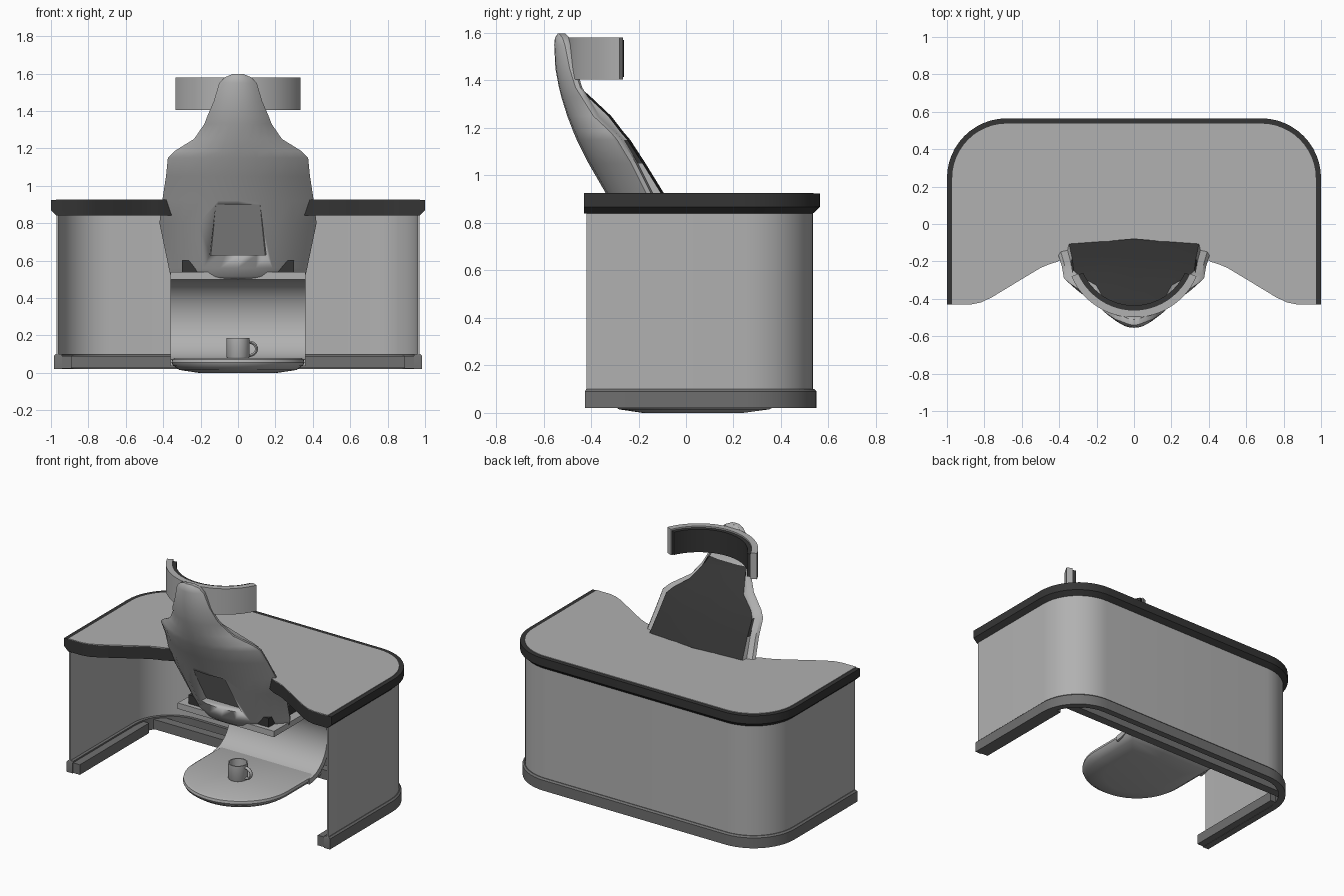
import bpy, bmesh, math
from math import sin, cos, pi

if "Cube" in bpy.data.objects:
    bpy.data.objects.remove(bpy.data.objects["Cube"])


def mat(name, r, g, b):
    m = bpy.data.materials.new(name)
    m.diffuse_color = (r, g, b, 1)
    m.use_nodes = True
    m.node_tree.nodes["Principled BSDF"].inputs["Base Color"].default_value = m.diffuse_color
    return m


LIGHT = mat("light grey", 0.44, 0.44, 0.44)
DARK = mat("near black", 0.035, 0.035, 0.035)
MID = mat("mid grey", 0.16, 0.16, 0.16)


def loft(name, rings, mats, rule=None, angle=35, cap=True):
    """Skin closed rings of equal length; rule(face) gives the material index."""
    bm = bmesh.new()
    vs = [[bm.verts.new(p) for p in ring] for ring in rings]
    n = len(rings[0])
    for a, b in zip(vs, vs[1:]):
        for i in range(n):
            j = (i + 1) % n
            bm.faces.new((a[i], a[j], b[j], b[i]))
    if cap:
        bm.faces.new(vs[0][::-1])
        bm.faces.new(vs[-1])
    bmesh.ops.recalc_face_normals(bm, faces=bm.faces)
    bmesh.ops.triangulate(bm, faces=[f for f in bm.faces if len(f.verts) > 4])
    if rule:
        for f in bm.faces:
            f.material_index = rule(f)
    me = bpy.data.meshes.new(name)
    bm.to_mesh(me)
    bm.free()
    for m in mats:
        me.materials.append(m)
    ob = bpy.data.objects.new(name, me)
    bpy.context.collection.objects.link(ob)
    bpy.ops.object.select_all(action='DESELECT')
    ob.select_set(True)
    bpy.context.view_layer.objects.active = ob
    bpy.ops.object.shade_smooth_by_angle(angle=math.radians(angle))
    return ob


def at(points, z):
    return [(x, y, z) for x, y in points]


def box(name, x0, x1, y0, y1, z0, z1, m):
    r = [(x0, y0), (x1, y0), (x1, y1), (x0, y1)]
    return loft(name, [at(r, z0), at(r, z1)], [m])


def u_path(off, end=-0.43):
    """Right front end, round the back, to the left front end."""
    r = 0.32 - off
    half = [(1 - off, end)]
    half += [(0.68 + r * cos(a), 0.245 + r * sin(a))
             for a in [k * pi / 24 for k in range(13)]]
    return half + [(-x, y) for x, y in half[::-1]]


# desk top: wavy front edge with a bay for the chair
front = [(0.87, -0.43), (0.82, -0.42), (0.76, -0.392), (0.6, -0.295), (0.5, -0.235),
         (0.45, -0.214), (0.41, -0.202), (0.36, -0.172), (0.25, -0.12), (0.12, -0.09)]
front = [(-x, y) for x, y in front] + [(0, -0.08)] + front[::-1]


def outline(off):
    return u_path(off) + front


loft("desk_edge", [at(outline(0.03), 0.84), at(outline(0), 0.868),
                   at(outline(0), 0.923)], [DARK])
loft("desk_top", [at(outline(0.028), 0.92), at(outline(0.028), 0.927)], [LIGHT])

# desk wall and skirt
wall = u_path(0.03, -0.42) + u_path(0.04, -0.42)[::-1]
loft("desk_wall", [at(wall, 0.09), at(wall, 0.845)], [LIGHT])
skirt = u_path(0.015, -0.425) + u_path(0.06, -0.425)[::-1]
skirt_top = u_path(0.025, -0.42) + u_path(0.06, -0.42)[::-1]
loft("skirt", [at(skirt, 0.02), at(skirt, 0.09), at(skirt_top, 0.1)], [MID])
for s, side in ((-1, "left"), (1, "right")):
    x0, x1 = sorted((s * 0.89, s * 0.95))
    box(side + "_floor_rail", x0, x1, -0.42, 0.32, 0.022, 0.09, MID)
box("rear_floor_rail", -0.9, 0.9, 0.38, 0.44, 0.025, 0.09, MID)

# chair back: z, half width, rear y, wing y, cushion y
rows = [(0.50, 0.345, -0.13, 0.05, 0.08), (0.515, 0.36, -0.15, 0.05, 0.09),
        (0.56, 0.37, -0.175, 0.05, 0.09), (0.80, 0.42, -0.28, -0.07, -0.02),
        (0.92, 0.405, -0.335, -0.145, -0.09), (1.05, 0.385, -0.41, -0.21, -0.17),
        (1.15, 0.375, -0.46, -0.27, -0.235), (1.185, 0.34, -0.475, -0.30, -0.265),
        (1.25, 0.235, -0.50, -0.37, -0.315), (1.33, 0.18, -0.525, -0.42, -0.40),
        (1.37, 0.165, -0.535, -0.445, -0.445), (1.45, 0.13, -0.55, -0.47, -0.465),
        (1.55, 0.10, -0.555, -0.49, -0.485), (1.58, 0.07, -0.552, -0.50, -0.495),
        (1.597, 0.03, -0.54, -0.515, -0.51)]


def back_ring(z, w, rear, tip, pad):
    ring = []
    for k in range(13):
        a = -pi / 2 + pi * k / 12
        ring.append((w * sin(a), rear + (tip - 0.02 - rear) * abs(sin(a)) ** 2.2, z))
    inner = [(0.97, tip), (0.88, tip + 0.008), (0.86, pad - 0.012), (0.45, pad), (0, pad)]
    ring += [(w * u, y, z) for u, y in inner]
    ring += [(-w * u, y, z) for u, y in inner[-2::-1]]
    return ring


def pad_rule(f):
    c = f.calc_center_median()
    inside = all(12 < 0 or abs(v.co.x) < 0.9 * width(v.co.z) for v in f.verts)
    return 1 if c.z < 1.37 and f.normal.y > 0.3 and inside else 0


def width(z):
    for a, b in zip(rows, rows[1:]):
        if z <= b[0] + 1e-5:
            return a[1] + (b[1] - a[1]) * max(0, z - a[0]) / (b[0] - a[0])
    return rows[-1][1]


back = loft("chair_back", [back_ring(*r) for r in rows], [LIGHT, DARK], pad_rule, 40)


# tapered recess in the rear of the chair
def recess(z, w0, w1, y):
    return [(-w0, -0.5, z), (w0, -0.5, z), (w1, y, z), (-w1, y, z)]


cutter = loft("recess_cutter", [recess(0.63, 0.19, 0.145, -0.13),
                                recess(0.90, 0.14, 0.118, -0.312)], [LIGHT], None, 10)
cutter.hide_render = True
bpy.context.view_layer.objects.active = back
mod = back.modifiers.new("recess", 'BOOLEAN')
mod.operation = 'DIFFERENCE'
mod.object = cutter
mod.solver = 'EXACT'
bpy.ops.object.modifier_apply(modifier=mod.name)
bpy.data.objects.remove(cutter)

# seat that curls down into the foot plate
curl = [(-0.12, 0.495, 0.53)]
strip = [[(-0.36, -0.13, 0.5), (0.36, -0.13, 0.5), (0.36, -0.13, 0.54), (-0.36, -0.13, 0.54)]]
for k in range(17):
    a = pi / 2 - pi * k / 16
    i = (0.25 + 0.19 * cos(a), 0.285 + 0.215 * sin(a))
    o = (0.25 + 0.225 * cos(a), 0.285 + 0.25 * sin(a))
    strip.append([(-0.36, *i), (0.36, *i), (0.36, *o), (-0.36, *o)])
loft("seat_shell", strip, [LIGHT])
box("seat_cushion", -0.3, 0.3, -0.1, 0.32, 0.53, 0.6, DARK)


# foot plate with rounded front and shallow belly
def plate(s):
    p = [(0.355 * s * cos(a), 0.03 + 0.355 * s * sin(a))
         for a in [-pi * k / 28 for k in range(29)]]
    return p + [(-0.355 * s, 0.4 * s), (0.355 * s, 0.4 * s)]


loft("foot_plate", [at(plate(0.6), 0), at(plate(0.88), 0.015), at(plate(0.98), 0.04),
                    at(plate(1), 0.055), at(plate(0.99), 0.072), at(plate(0.95), 0.08)],
     [LIGHT], None, 30)


# mug and handle
def circle(r, z):
    return [(r * cos(k * pi / 12), r * sin(k * pi / 12), z) for k in range(24)]


loft("mug", [circle(0.058, 0.079), circle(0.062, 0.086), circle(0.062, 0.185),
             circle(0.054, 0.185), circle(0.052, 0.095)], [LIGHT])
handle = []
for k in range(13):
    a = pi / 2 - pi * k / 12
    handle.append([(0.057 + (0.042 + 0.008 * cos(t)) * cos(a), 0.012 * sin(t),
                    0.128 + (0.036 + 0.008 * cos(t)) * sin(a))
                   for t in [j * pi / 4 for j in range(8)]])
loft("mug_handle", handle, [LIGHT], None, 60)


# curved head band with dark lining
def band(name, r0, r1, z0, z1, m, span):
    rings = []
    for k in range(25):
        a = -span + 2 * span * k / 24
        rings.append([(r * sin(a), -0.135 - r * cos(a), z)
                      for r, z in ((r0, z0), (r1, z0), (r1, z1), (r0, z1))])
    loft(name, rings, [m])


band("head_band", 0.325, 0.365, 1.405, 1.58, LIGHT, 1.16)
band("head_band_lining", 0.3, 0.326, 1.415, 1.57, DARK, 1.14)
